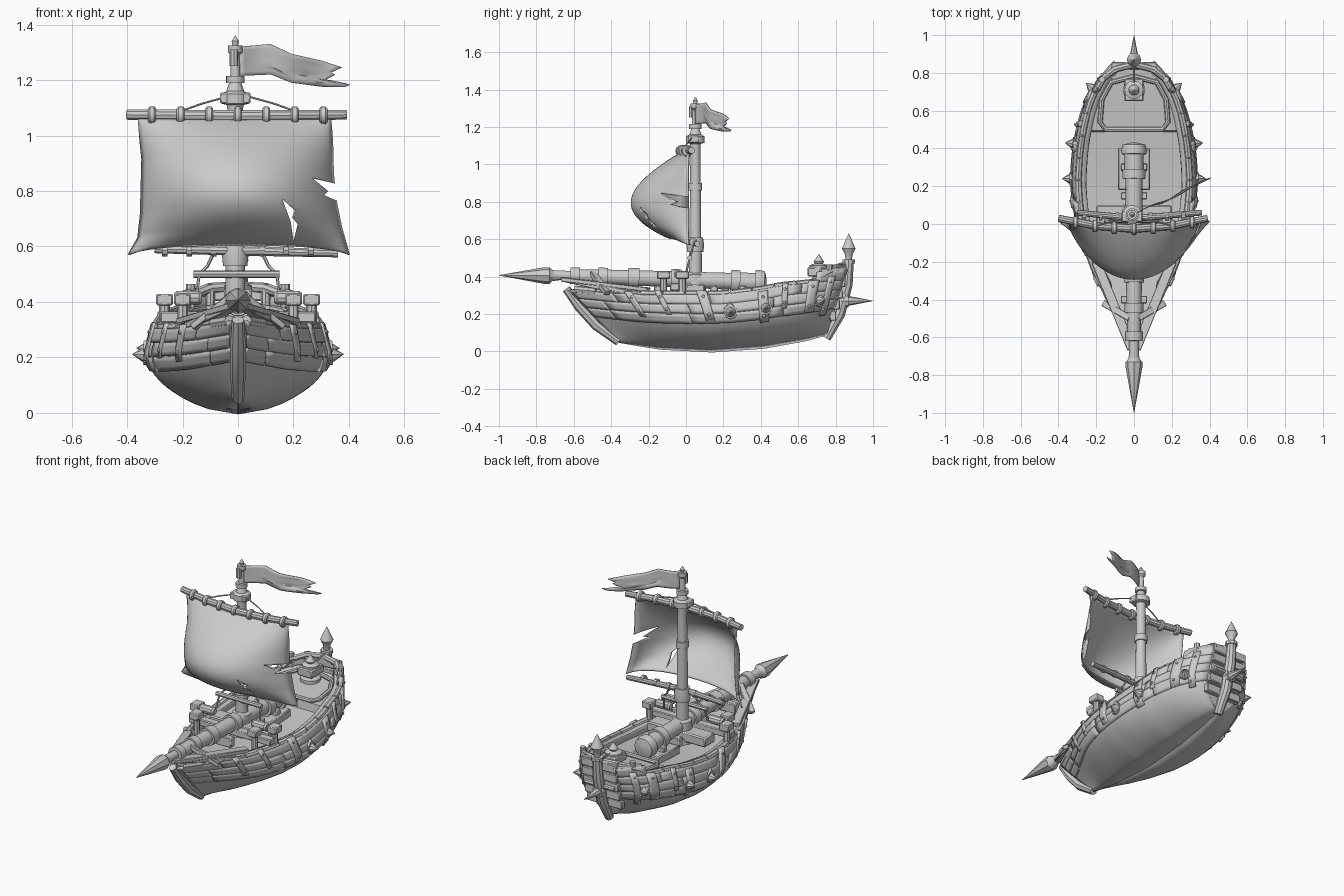
import bpy, bmesh, math, random
from mathutils import Vector

if "Cube" in bpy.data.objects:
    bpy.data.objects.remove(bpy.data.objects["Cube"])
random.seed(4)
PI = math.pi


def build(name, verts, faces, mirror=False, thick=0, angle=35, bevel=0):
    me = bpy.data.meshes.new(name)
    me.from_pydata([tuple(v) for v in verts], [], faces)
    bm = bmesh.new()
    bm.from_mesh(me)
    bmesh.ops.remove_doubles(bm, verts=bm.verts, dist=1e-5)
    bmesh.ops.recalc_face_normals(bm, faces=bm.faces)
    bm.to_mesh(me)
    bm.free()
    ob = bpy.data.objects.new(name, me)
    bpy.context.collection.objects.link(ob)
    bpy.ops.object.select_all(action='DESELECT')
    ob.select_set(True)
    bpy.context.view_layer.objects.active = ob
    bpy.ops.object.shade_smooth_by_angle(angle=math.radians(angle))
    if thick:
        m = ob.modifiers.new("thickness", 'SOLIDIFY')
        m.thickness, m.offset = thick, 0
    if bevel:
        ob.modifiers.new("bevel", 'BEVEL').width = bevel
    if mirror:
        ob.modifiers.new("mirror", 'MIRROR')
    return ob


def sweep(name, pts, radii, n=10, mirror=False):
    """Round tube along points; one radius or one per point."""
    pts = [Vector(p) for p in pts]
    if not isinstance(radii, (list, tuple)):
        radii = [radii] * len(pts)
    vs, fs = [], []
    for i, (p, r) in enumerate(zip(pts, radii)):
        q = (pts[min(i + 1, len(pts) - 1)] - pts[max(i - 1, 0)]).to_track_quat('Z', 'Y')
        vs += [p + q @ Vector((r * math.cos(2 * PI * k / n), r * math.sin(2 * PI * k / n), 0)) for k in range(n)]
    for i in range(len(pts) - 1):
        fs += [(i * n + k, i * n + (k + 1) % n, (i + 1) * n + (k + 1) % n, (i + 1) * n + k) for k in range(n)]
    fs += [tuple(range(n)), tuple(range(len(vs) - n, len(vs)))]
    return build(name, vs, fs, mirror)


def lathe(name, origin, axis, prof, n=14, mirror=False):
    o, a = Vector(origin), Vector(axis).normalized()
    return sweep(name, [o + a * t for t, r in prof], [max(r, 1e-3) for t, r in prof], n, mirror)


def beam(name, a, b, w, h, mirror=False):
    a, b = Vector(a), Vector(b)
    q = (b - a).to_track_quat('Z', 'Y')
    L = (b - a).length
    vs = [a + q @ Vector((x * w / 2, y * h / 2, z * L)) for z in (0, 1) for x, y in ((-1, -1), (1, -1), (1, 1), (-1, 1))]
    fs = [(0, 1, 2, 3), (4, 5, 6, 7)] + [(k, (k + 1) % 4, 4 + (k + 1) % 4, 4 + k) for k in range(4)]
    return build(name, vs, fs, mirror, bevel=min(w, h) * .12)


def grid(name, nu, nv, fn, mirror=False, thick=0):
    vs = [fn(i / nu, j / nv) for j in range(nv + 1) for i in range(nu + 1)]
    fs = [(j * (nu + 1) + i, j * (nu + 1) + i + 1, (j + 1) * (nu + 1) + i + 1, (j + 1) * (nu + 1) + i)
          for j in range(nv) for i in range(nu)]
    return build(name, vs, fs, mirror, thick)


def lerp(tab, x):
    for (a, p), (b, q) in zip(tab, tab[1:]):
        if x <= b:
            return p + (q - p) * max(0, (x - a) / (b - a))
    return tab[-1][1]


# hull shape: station s from bow to stern, f from keel to rail
WIDTH = [(-.63, .015), (-.42, .13), (-.3, .2), (-.2, .25), (0, .305), (.2, .328), (.4, .315), (.6, .275), (.75, .21), (.84, .11)]
RAIL = [(-.63, .33), (-.4, .31), (-.2, .3), (.2, .3), (.4, .325), (.5, .345), (.84, .38)]
KEEL = [(0, .05), (.2, .015), (.45, 0), (.7, .02), (.9, .06), (1, .09)]


def hull_point(s, f, d=0):
    yt = -.63 + 1.47 * s
    h = min(.07, yt + .63, max(0, .84 - yt))
    w = sum(lerp(WIDTH, yt + h * k / 3) for k in range(-3, 4)) / 7
    k, r = lerp(KEEL, s), lerp(RAIL, yt)
    p = math.sin(math.acos(1 - min(f / .72, 1))) ** 1.2 - .07 * max(0, f - .72) / .28
    yb = -.36 + 1.11 * s
    return Vector((w * p + d, yb + (yt - yb) * f, k + (r - k) * f))


def s_at(y):
    return (y + .63) / 1.47


def strake(name, s0, s1, f0, f1, d, thick, n=6):
    return grid(name, n, 3, lambda u, v: hull_point(s0 + (s1 - s0) * u, f0 + (f1 - f0) * v, d), True, thick)


grid("hull", 48, 16, lambda u, v: hull_point(u, v), True, .012)
tr = [hull_point(1, i / 10) for i in range(11)]
build("transom", tr + [Vector((-p.x, p.y, p.z)) for p in tr[::-1]], [tuple(range(22))])

# overlapping side planks, broken into long boards
for f0, f1 in [(.5, .67), (.675, .84), (.845, 1.01)]:
    cuts = [.01] + [(k + random.uniform(.2, .6)) / 3 for k in range(3)] + [1]
    for a, b in zip(cuts, cuts[1:]):
        strake("side_plank", a, b - .002, f0 + random.uniform(-.01, .005), f1, .004 + random.uniform(0, .005), .014, 10)
strake("stern_bulwark", .9, 1, 1.0, 1.2, .002, .022, 6)
grid("inner_bulwark", 30, 3, lambda u, v: hull_point(.2 + .78 * u, .84 + .17 * v, -.045), True, .01)
grid("rail_cap", 30, 2, lambda u, v: hull_point(.12 + .87 * u, 1.01, .008 - .055 * v * min(1, .4 + u * 4)), True, .014)
for i in range(12):
    a, b = .03 + i * .08, .03 + (i + 1) * .08
    f = 1.02 if a < .9 else 1.2
    sweep("rail_log", [hull_point(a, f, -.006), hull_point((a + b) / 2, f, -.006), hull_point(min(b, 1) - .004, f, -.006)],
          .016 + random.uniform(0, .005), 8, True)
for z, y in ((.19, .80), (.25, .82), (.31, .835), (.37, .85), (.43, .855)):
    beam("transom_plank", (-.12, y - .015, z), (.12, y - .015, z), .035, .052)

# decks, lower waist and raised stern
rows = [(.05, .9), (.2, .88), (.35, .86), (.5, .86), (.65, .86), (.76, .84), (.765, .99), (.9, .99), (1, .99)]
dv = [p for s, f in rows for q in [hull_point(s, f, -.004)] for p in (q, Vector((-q.x, q.y, q.z)))]
build("deck", dv, [(2 * i, 2 * i + 1, 2 * i + 3, 2 * i + 2) for i in range(len(rows) - 1)])
sweep("stern_deck_curb", [(0, .5, .35), (.15, .5, .35), (.18, .54, .355), (.17, .66, .365), (.12, .75, .375), (0, .78, .38)], .014, 8, True)

# bow stem, stern post
sweep("bow_stem", [(0, -.64, .335), (0, -.57, .24), (0, -.48, .14), (0, -.36, .05)], [.022, .028, .028, .022], 8)
sweep("stern_post", [(0, .75, .07), (0, .82, .2), (0, .86, .36), (0, .87, .48)], [.026, .033, .033, .028], 10)
lathe("stern_finial", (0, .87, .47), (0, 0, 1), [(0, .036), (.02, .036), (.02, .018), (.05, .022), (.08, .038), (.12, .02), (.16, 0)], 10)
lathe("stern_spike", (0, .83, .27), (0, 1, 0), [(0, .035), (.04, .035), (.04, .026), (.17, 0)], 8)
lathe("stern_crossbar", (-.1, .84, .3), (1, 0, 0), [(0, .014), (.2, .014)], 8)

# side armour plates, ribs and rivets
for y, f0, f1, w in ((-.3, .6, 1.05, .035), (-.14, .65, 1.08, .03), (.09, .55, 1.08, .055), (.41, .45, .98, .055), (.53, .62, 1.05, .03), (.68, .5, 1.05, .055), (.77, .4, 1.1, .035)):
    s = s_at(y)
    strake("side_plate", s - w / 3, s + w / 3, f0, f1, .012, .02, 3)
    for f in (f0 + .1, f1 - .1):
        lathe("rivet", hull_point(s, f, .018), (1, 0, 0), [(0, .01), (.008, .007), (.01, 0)], 8, True)
lathe("diamond_plate", hull_point(s_at(.22), .75, .004), (1, 0, 0), [(0, .036), (.014, .03)], 4, True)
for y, d in ((.22, (1, 0, .05)), (.42, (1, .1, .05)), (.73, (1, .9, .1))):
    lathe("side_spike", hull_point(s_at(y), .68, .002), d, [(0, .038), (.014, .036), (.014, .028), (.055, 0)], 8, True)

# long gun along the centre line, with ram spear
spine = [(0, .02), (.01, .06), (.04, .068), (.06, .066), (.06, .05), (.14, .05), (.14, .062), (.19, .062), (.19, .046), (.46, .044), (.46, .056),
         (.51, .056), (.51, .044), (.68, .042), (.68, .054), (.74, .054), (.74, .042), (.85, .04), (.85, .05), (.9, .05), (.9, .04), (1.0, .036),
         (1.0, .046), (1.05, .046), (1.05, .026), (1.14, .026)]
lathe("gun_barrel", (0, .43, .368), (0, -1, .035), spine)
lathe("ram_spear", (0, -.68, .405), (0, -1, .005), [(0, .025), (.035, .03), (.05, .044), (.08, .044), (.32, 0)], 8)
beam("gun_bed", (0, .18, .29), (0, .4, .3), .17, .05)
for y in (-.4, -.15, .15, .3):
    beam("gun_cradle", (-.07, y, .32), (.07, y, .32), .04, .06)
for x, y, z, w in ((.2, -.2, .33, .05), (.14, -.36, .32, .04), (.22, -.22, .3, .025)):
    beam("bow_strut", (.012, -.66, .385), (x, y, z), w, .022, True)
beam("bow_brace", (.02, -.5, .42), (.16, -.42, .31), .035, .025, True)

# bollards, crossbeams and clutter near the mast
beam("deck_crossbeam", (-.28, -.06, .345), (.28, -.06, .345), .05, .04)
beam("mast_foot_beam", (-.2, .05, .33), (.2, .05, .33), .1, .06)
for x, y in ((.265, -.02), (.2, -.12)):
    sweep("bollard", [(x, y, .27), (x, y, .4)], .019, 8, True)
    beam("bollard_cap", (x - .03, y, .408), (x + .03, y, .408), .07, .042, True)
lathe("rope_roll", (.13, -.04, .415), (1, 0, 0), [(0, .018), (.01, .026), (.09, .026), (.1, .018)], 10, True)

# mast with collars and cap
lathe("mast", (-.01, .05, .28), (0, 0, 1), [(0, .07), (.04, .07), (.04, .058), (.13, .055), (.14, .036), (.25, .035), (.25, .044), (.29, .048), (.33, .042),
      (.33, .032), (.58, .03), (.58, .037), (.62, .037), (.62, .029), (.8, .027), (.83, .03), (.835, .05), (.87, .05), (.88, .032), (.91, .022),
      (.91, .034), (.935, .034), (.935, .018), (1.01, .016), (1.02, .026), (1.045, .026), (1.045, .01), (1.06, .013), (1.08, 0)])
beam("mast_head_block", (-.065, .04, 1.135), (.045, .04, 1.135), .06, .04)
sweep("lantern", [(-.015, .03, 1.25), (-.015, .03, 1.31)], .015, 8)

# yards, lashings and rigging
sweep("upper_yard", [(-.4, .03, 1.075), (-.2, -.01, 1.073), (0, -.025, 1.07), (.2, -.01, 1.073), (.39, .03, 1.075)], [.019, .021, .022, .021, .018], 10)
sweep("lower_yard", [(-.3, .06, .59), (0, .03, .585), (.36, .06, .575)], [.015, .019, .015], 10)
for k in range(7):
    x = -.31 + k * .103
    y = -.025 + .055 * (x / .4) ** 2
    lathe("yard_lashing", (x - .014, y, 1.072), (1, 0, 0), [(0, .026), (.006, .032), (.022, .032), (.028, .026)], 12)
    lathe("lower_lashing", (x * .85 - .01, .04, .585), (1, 0, 0), [(0, .022), (.02, .022)], 10)
sweep("yard_rope", [(.04, .03, 1.14), (.13, .01, 1.115), (.2, -.01, 1.09)], .004, 6, True)
lathe("crossbar", (-.16, .02, .5), (1, 0, 0), [(0, .014), (.31, .014)], 8)
sweep("mast_rope", [(.085, .04, .58), (.11, .03, .53), (.14, .02, .5), (.15, .0, .42)], .006, 6, True)
sweep("stern_rope", [(.0, .86, .48), (.0, .8, .46), (0, .73, .46)], .006, 6)

# wind-filled sail, torn by two hidden cutters
LEFT = [(0, -.36), (.3, -.345), (.7, -.35), (.88, -.36), (1, -.395)]
RIGHT = [(0, .335), (.2, .34), (.4, .342), (.6, .352), (.8, .372), (1, .4)]


def sail(u, v):
    a = lerp(LEFT, v)
    c = max(0, 1 - (2 * u - 1) ** 2)
    y = .015 - .04 * c * (1 - v) - .29 * math.sin(PI * .92 * v ** 1.2) ** .75 * c ** .75
    return Vector((a + (lerp(RIGHT, v) - a) * u, y, 1.06 - v * (.455 + .035 * abs(2 * u - 1) ** 4)))


cloth = grid("sail", 44, 40, sail, thick=.008)
RIP = [(.16, .77), (.205, .73), (.195, .705), (.215, .68), (.2, .62), (.19, .69)]
NOTCH = [(.27, .845), (.315, .835), (.46, .8), (.46, .735), (.345, .77), (.31, .785), (.325, .8)]
for outline in (RIP, NOTCH):
    n = len(outline)
    cutter = build("sail_tear_cutter", [(x, y, z) for y in (-.4, .06) for x, z in outline],
                   [tuple(range(n)), tuple(range(n, 2 * n))] + [(k, (k + 1) % n, n + (k + 1) % n, n + k) for k in range(n)])
    cutter.hide_render = True
    cut = cloth.modifiers.new("tear", 'BOOLEAN')
    cut.object, cut.operation = cutter, 'DIFFERENCE'

# ragged pennant
TOP = [(0, 1.32), (.3, 1.33), (.5, 1.295), (.8, 1.27), (1, 1.245)]
LOW = [(0, 1.215), (.3, 1.22), (.5, 1.19), (.8, 1.175), (1, 1.175)]


def flag(u, v):
    end = lerp([(0, .38), (.125, .4), (.375, .31), (.625, .345), (.75, .33), (1, .37)], v)
    return Vector((.005 + end * u, .05 + .19 * u * end / .4 + .008 * math.sin(u * 9), lerp(LOW, u) + (lerp(TOP, u) - lerp(LOW, u)) * v))


grid("pennant", 20, 8, flag, thick=.006)

# stern swivel gun and stern rail
lathe("swivel_post", (0, .71, .36), (0, 0, 1), [(0, .06), (.02, .06), (.03, .035), (.06, .03), (.06, .05), (.1, .05), (.11, .022), (.12, .028), (.16, 0)], 12)
beam("swivel_body", (0, .65, .425), (0, .77, .425), .1, .05)
sweep("stern_rail", [(0, .845, .455), (.1, .82, .45), (.17, .765, .425), (.2, .71, .39)], .019, 8, True)
for x, y in ((.1, .82), (.17, .765)):
    sweep("stern_rail_post", [(x, y, .35), (x, y, .465)], .017, 8, True)
